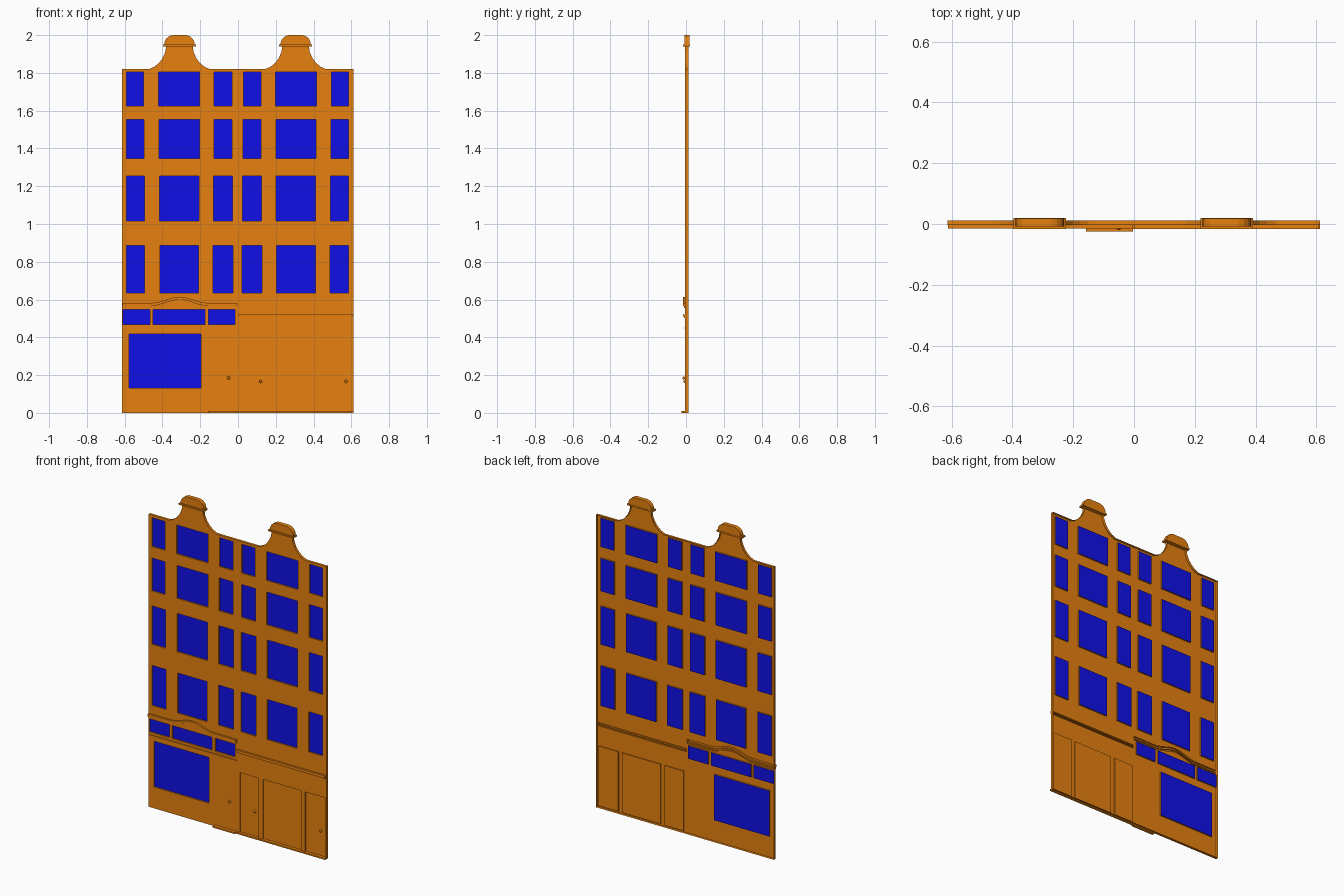
import bpy, bmesh, math

cube = bpy.data.objects.get("Cube")
if cube:
    bpy.data.objects.remove(cube, do_unlink=True)


def material(name, rgb):
    m = bpy.data.materials.new(name)
    m.use_nodes = True
    m.diffuse_color = (*rgb, 1)
    m.node_tree.nodes["Principled BSDF"].inputs["Base Color"].default_value = (*rgb, 1)
    return m


ORANGE = material("orange wall", (0.8, 0.22, 0.005))
BLUE = material("blue glass", (0.005, 0.005, 0.8))
FRONT, BACK = -0.004, 0.012


def finish(name, bm, mat):
    mesh = bpy.data.meshes.new(name)
    bm.to_mesh(mesh)
    bm.free()
    mesh.materials.append(mat)
    ob = bpy.data.objects.new(name, mesh)
    bpy.context.collection.objects.link(ob)
    return ob


def rect(x0, x1, z0, z1):
    return [(x0, z0), (x1, z0), (x1, z1), (x0, z1)]


def loop(bm, pts, y):
    vs = [bm.verts.new((x, y, z)) for x, z in pts]
    return vs, [bm.edges.new((vs[i - 1], vs[i])) for i in range(len(vs))]


def prism(name, pts, y0, y1):
    """Solid slab from a front outline."""
    bm = bmesh.new()
    front, _ = loop(bm, pts, y0)
    back, _ = loop(bm, pts, y1)
    bm.faces.new(front)
    bm.faces.new(back)
    for i in range(len(pts)):
        bm.faces.new((front[i - 1], front[i], back[i], back[i - 1]))
    bmesh.ops.recalc_face_normals(bm, faces=bm.faces)
    finish(name, bm, ORANGE)


# Upper windows: rows of bottom, top and a slight widening of the side lights
columns = [(-0.59, -0.5, 1), (-0.42, -0.203, -1), (-0.126, -0.033, 1),
           (0.028, 0.121, 1), (0.198, 0.415, -1), (0.494, 0.586, 1)]
rows = [(1.624, 1.804, 0), (1.348, 1.553, 0.002), (1.016, 1.255, 0.004), (0.635, 0.885, 0.006)]
windows = []
for z0, z1, grow in rows:
    for x0, x1, s in columns:
        outer = abs(x0 + x1) > 1
        a = 0 if outer and x0 < 0 else grow * s
        b = 0 if outer and x0 > 0 else grow * s
        windows.append(rect(x0 - a, x1 + b, z0, z1))

# Shop window and transom lights
windows.append(rect(-0.577, -0.197, 0.132, 0.417))
for x0, x1 in [(-0.608, -0.467), (-0.451, -0.176), (-0.155, -0.017)]:
    windows.append(rect(x0, x1, 0.467, 0.548))

doors = [rect(x0, x1, 0.009, 0.38) for x0, x1 in [(0.015, 0.145), (0.175, 0.44), (0.465, 0.6)]]


# Cornice strips, the left one rising in a shallow arch
def arched(z0, z1, rise):
    xs = [-0.611] + [-0.46 + 0.025 * i for i in range(13)] + [-0.005]

    def lift(x):
        t = (x + 0.31) / 0.15
        return rise * (1 + math.cos(math.pi * t)) / 2 if abs(t) < 1 else 0
    return [(x, z0 + lift(x)) for x in xs] + [(x, z1 + lift(x)) for x in reversed(xs)]


cornices = [(arched(0.556, 0.565, 0.032), -0.010), (arched(0.567, 0.582, 0.032), -0.015),
            (rect(0.001, 0.608, 0.502, 0.509), -0.011), (rect(0.001, 0.608, 0.511, 0.522), -0.016)]

# Facade outline with two curved gable necks
neck = [(0.16, 1.82), (0.132, 1.833), (0.108, 1.853), (0.09, 1.877), (0.075, 1.91), (0.07, 1.945)]
outline = [(-0.613, 0), (0.611, 0), (0.611, 1.82)]
for c in (0.305, -0.31):
    outline += [(c + x, z) for x, z in neck] + [(c - x, z) for x, z in reversed(neck)]
outline.append((-0.613, 1.82))

# Facade: thin sheet with openings, rims and moulded recesses
features = [(w, 0.004) for w in windows] + [(d, 0.003) for d in doors] + cornices
bm = bmesh.new()
_, rim = loop(bm, outline, FRONT)
edges, returns = list(rim), [(rim, BACK)]
for pts, y in features:
    _, es = loop(bm, pts, FRONT)
    edges += es
    returns.append((es, y))
bmesh.ops.triangle_fill(bm, use_beauty=True, edges=edges, normal=(0, -1, 0))
for es, y in returns:
    new = bmesh.ops.extrude_edge_only(bm, edges=es)["geom"]
    for v in new:
        if isinstance(v, bmesh.types.BMVert):
            v.co.y = y
bmesh.ops.recalc_face_normals(bm, faces=bm.faces)
finish("facade", bm, ORANGE)


def panels(name, shapes, mat):
    bm = bmesh.new()
    for pts, y in shapes:
        vs, _ = loop(bm, pts, y)
        bm.faces.new(vs)
    finish(name, bm, mat)


panels("window_panes", [(w, 0.004) for w in windows], BLUE)
panels("door_panels", [(d, 0.003) for d in doors], ORANGE)
panels("cornice_fronts", cornices, ORANGE)

# Gable caps: a ledge under a rounded top
dome = [(0.08, 1.95), (0.078, 1.966), (0.07, 1.981), (0.057, 1.993), (0.038, 2.0)]
for side, c in (("left", 0.305), ("right", -0.31)):
    prism(side + "_gable_cap", [(c + x, z) for x, z in dome]
          + [(c - x, z) for x, z in reversed(dome)], -0.008, 0.018)
    prism(side + "_gable_ledge", rect(c - 0.087, c + 0.087, 1.941, 1.95), -0.016, 0.02)

# Steps and transom sill
prism("shop_step", rect(-0.158, -0.004, 0, 0.009), -0.025, FRONT)
prism("door_step", rect(-0.004, 0.611, 0, 0.009), -0.016, FRONT)
prism("transom_sill", rect(-0.611, -0.005, 0.446, 0.452), -0.009, FRONT)

# Door knobs
for i, (x, z, y) in enumerate([(-0.05, 0.185, -0.012), (0.12, 0.167, -0.006), (0.572, 0.167, -0.006)]):
    bm = bmesh.new()
    bmesh.ops.create_uvsphere(bm, u_segments=12, v_segments=8, radius=0.008)
    bmesh.ops.translate(bm, vec=(x, y, z), verts=bm.verts)
    knob = finish("door_knob_%d" % (i + 1), bm, ORANGE)
    for p in knob.data.polygons:
        p.use_smooth = True
